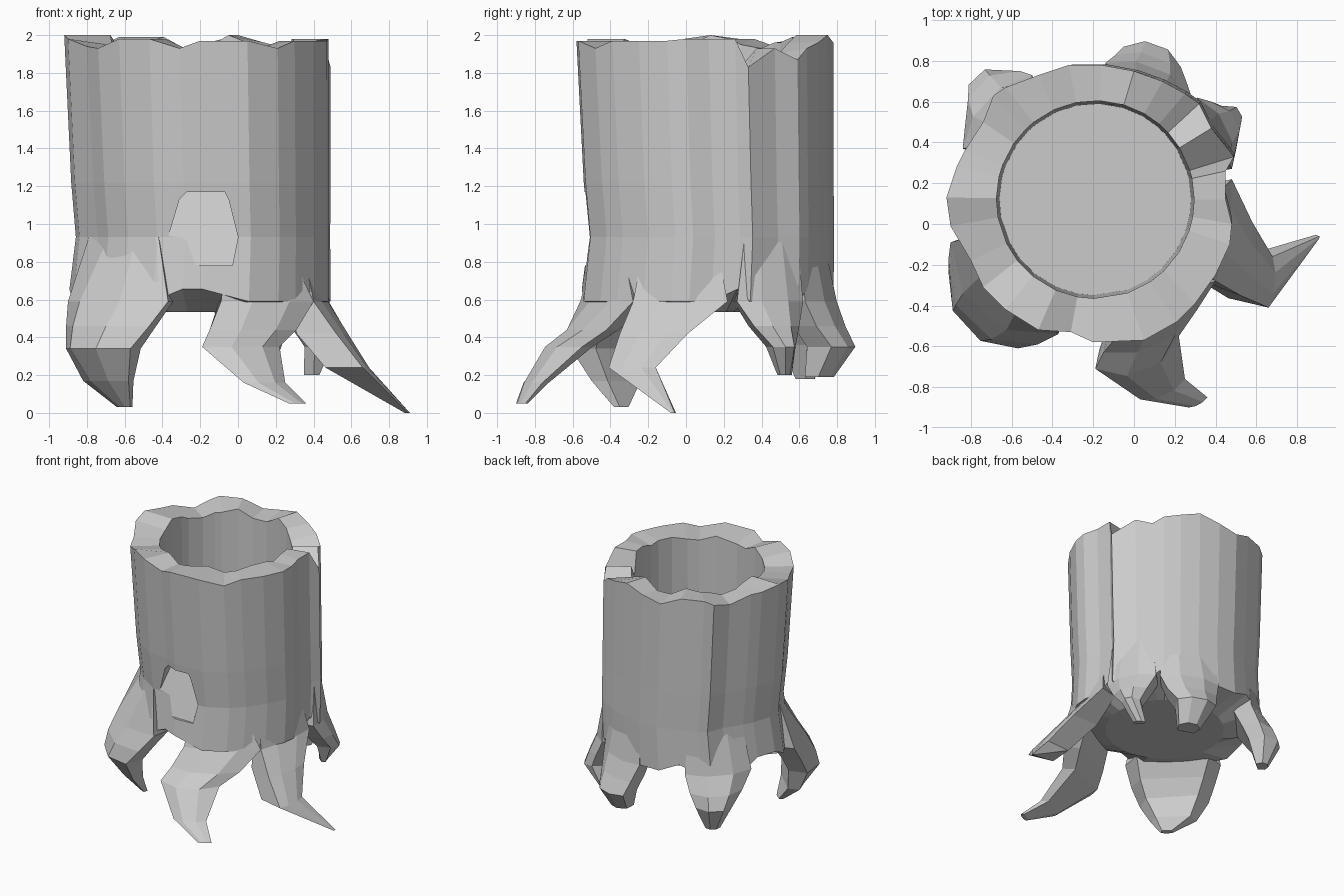
import bpy, bmesh, math
from mathutils import Vector

wood = bpy.data.materials.new("grey_wood")
wood.diffuse_color = (0.6, 0.6, 0.6, 1)


def make_object(name, bm):
    bmesh.ops.recalc_face_normals(bm, faces=bm.faces)
    mesh = bpy.data.meshes.new(name)
    bm.to_mesh(mesh)
    bm.free()
    mesh.materials.append(wood)
    obj = bpy.data.objects.new(name, mesh)
    bpy.context.collection.objects.link(obj)
    return obj


def loft(name, rings):
    """Skin a list of equal-length rings and cap both ends."""
    bm = bmesh.new()
    loops = [[bm.verts.new(p) for p in ring] for ring in rings]
    for a, b in zip(loops, loops[1:]):
        n = len(a)
        for i in range(n):
            bm.faces.new((a[i], a[(i + 1) % n], b[(i + 1) % n], b[i]))
    bm.faces.new(loops[0])
    bm.faces.new(loops[-1])
    return make_object(name, bm)


# Jagged outer rim of the trunk, counter-clockwise from the right side
RIM = [
    (.48, 0, 1.98), (.45, .12, 1.98), (.45, .26, 1.98), (.49, .33, 1.83),
    (.38, .47, 1.93), (.32, .59, 1.87), (.25, .64, 1.93), (.14, .70, 1.96),
    (0, .75, 2.0), (-.16, .78, 1.96), (-.32, .78, 1.93), (-.47, .73, 1.99),
    (-.63, .67, 1.99), (-.69, .63, 1.96), (-.74, .50, 1.93), (-.83, .36, 1.98),
    (-.87, .28, 1.98), (-.92, .13, 2.0), (-.90, -.01, 1.98), (-.80, -.18, 1.94),
    (-.74, -.31, 1.93), (-.63, -.42, 1.98), (-.47, -.52, 1.98), (-.31, -.53, 1.93),
    (-.20, -.58, 1.97), (.05, -.57, 1.97), (.21, -.48, 1.93), (.30, -.39, 1.97),
    (.40, -.25, 1.97), (.47, -.10, 1.97),
]
CENTRE = Vector((-.19, .12))
PIVOT = Vector((.45, .85))      # the trunk narrows toward its back right


def trunk_ring(scale, z):
    ring = []
    for x, y, _ in RIM:
        p = PIVOT + (Vector((x, y)) - PIVOT) * scale
        ring.append((p.x, p.y, z))
    return ring


def bore_ring(radius, heights):
    ring = []
    for (x, y, _), z in zip(RIM, heights):
        d = (Vector((x, y)) - CENTRE).normalized() * radius
        ring.append((CENTRE.x + d.x, CENTRE.y + d.y, z))
    return ring


# Hollow trunk: underside, outer wall, rim, bore, floor
n = len(RIM)
base = trunk_ring(.98, .59)
for i in (2, 6, 11, 16, 17, 23, 24):                 # arches between the roots
    base[i] = (base[i][0], base[i][1], .655)
trunk = loft("trunk", [
    bore_ring(.43, [.535] * n),
    base,
    trunk_ring(.955, .93),
    trunk_ring(.973, 1.22),
    RIM,
    bore_ring(.485, [z - (.0 if i % 3 else .03) for i, (_, _, z) in enumerate(RIM)]),
    bore_ring(.47, [.60] * n),
])

# Recess in the front wall, with a back that leans inward toward the top
OUTLINE = [(-.33, .78), (-.03, .78), (0, .93), (-.05, 1.13), (-.07, 1.17),
           (-.27, 1.17), (-.31, 1.13), (-.37, .93)]
cutter = loft("recess_cutter", [
    [(x, -.9, z) for x, z in OUTLINE],
    [(x, -.515 + (z - .78) * .33, z) for x, z in OUTLINE]])
cutter.hide_render = True
cutter.hide_viewport = True
cut = trunk.modifiers.new("recess", 'BOOLEAN')
cut.operation = 'DIFFERENCE'
cut.solver = 'EXACT'
cut.object = cutter


def root(name, *sections):
    """Each section: left x, y, right x, y, height, outward bulge, inward depth."""
    rings = []
    for lx, ly, rx, ry, z, out, depth in sections:
        a, b = Vector((lx, ly)), Vector((rx, ry))
        d = (b - a).normalized()
        nrm = Vector((d.y, -d.x))
        pts = [a, a.lerp(b, .3) + nrm * out, a.lerp(b, .7) + nrm * out, b,
               a.lerp(b, .88) - nrm * depth, a.lerp(b, .12) - nrm * depth]
        rings.append([(p.x, p.y, z) for p in pts])
    return loft(name, rings)


# Clawed roots around the base
root("front_left_root",
     (-.79, -.06, -.42, -.47, .93, .01, .02),
     (-.90, -.09, -.37, -.54, .59, .15, .14),
     (-.91, -.17, -.47, -.59, .46, .14, .13),
     (-.91, -.24, -.57, -.61, .34, .11, .13),
     (-.82, -.27, -.58, -.50, .17, .05, .08),
     (-.64, -.32, -.57, -.38, .03, .01, .03))
root("front_root",
     (-.06, -.50, .30, -.32, .80, .0, .02),
     (-.09, -.56, .40, -.28, .59, .04, .14),
     (-.15, -.63, .31, -.42, .44, .07, .10),
     (-.19, -.71, .22, -.55, .35, .09, .08),
     (.03, -.86, .25, -.76, .16, .03, .05),
     (.27, -.90, .36, -.85, .05, .01, .02))
root("right_root",
     (.36, -.24, .44, .18, .80, .01, .03),
     (.40, -.28, .48, .22, .59, .02, .14),
     (.52, -.35, .58, .01, .42, .02, .22),
     (.66, -.41, .68, -.16, .24, .02, .20),
     (.90, -.08, .91, -.06, .0, .003, .02))
root("back_right_root",
     (.46, .31, .33, .59, .93, .0, .02),
     (.48, .27, .31, .62, .59, .06, .14),
     (.50, .36, .38, .60, .46, .06, .13),
     (.50, .46, .43, .58, .35, .06, .10),
     (.43, .50, .36, .56, .20, .01, .03))
root("back_root",
     (.25, .61, -.11, .75, .93, .02, .02),
     (.28, .63, -.14, .79, .59, .06, .14),
     (.26, .69, -.09, .83, .46, .06, .15),
     (.23, .77, -.05, .87, .35, .06, .15),
     (.16, .70, .0, .75, .19, .05, .08))
root("back_left_root",
     (-.50, .69, -.76, .38, .93, .015, .02),
     (-.50, .73, -.84, .37, .59, .07, .14),
     (-.56, .75, -.83, .47, .46, .09, .13),
     (-.61, .75, -.81, .56, .36, .09, .12),
     (-.65, .68, -.73, .61, .18, .03, .05))
